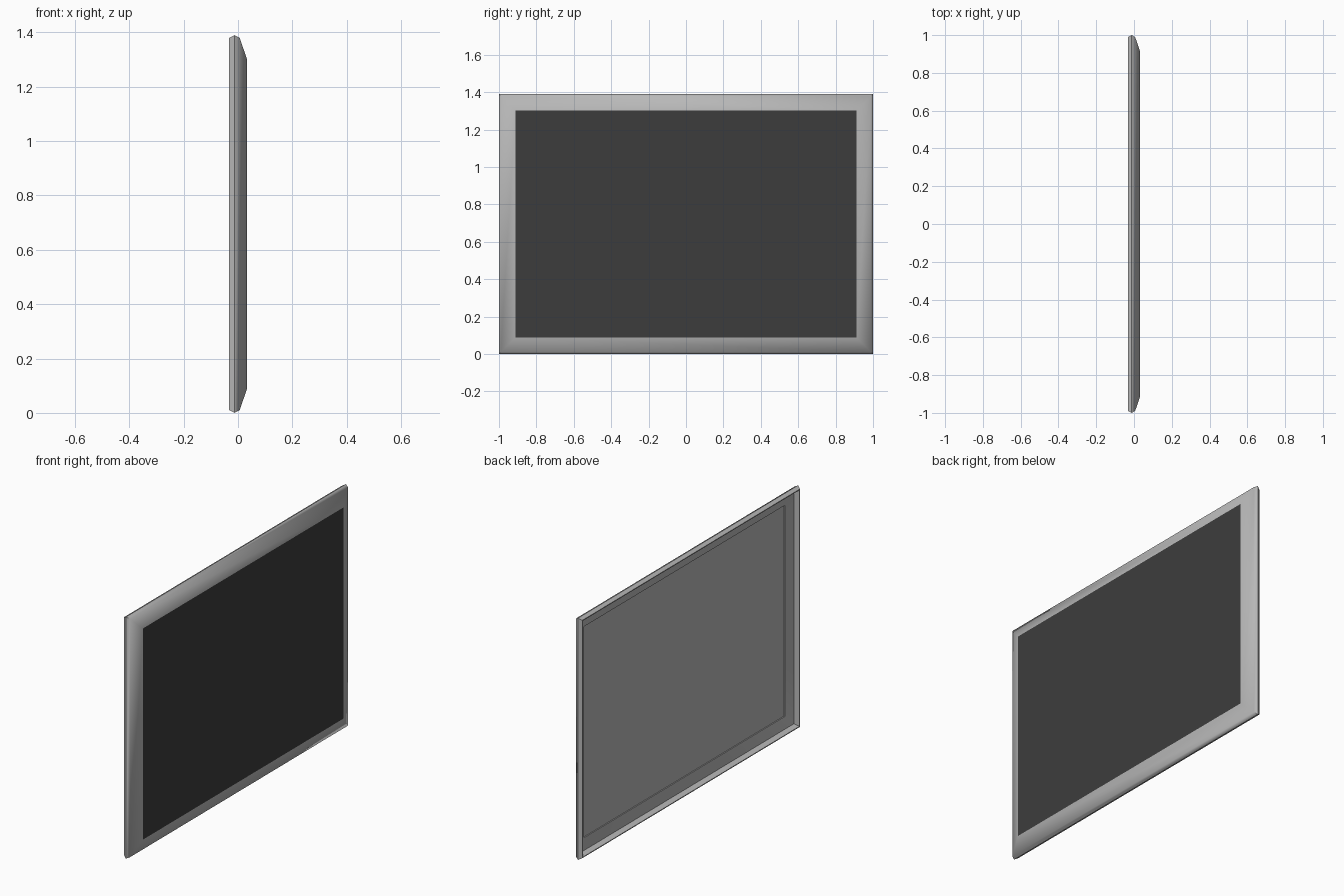
import bpy, bmesh

HALF_Y, HALF_Z, INSET = 1.0, 0.695, 0.088

# Remove the default cube only
old = bpy.data.objects.get("Cube")
if old:
    bpy.data.objects.remove(old, do_unlink=True)


def material(name, value):
    mat = bpy.data.materials.new(name)
    mat.use_nodes = True
    colour = (value, value, value, 1)
    mat.diffuse_color = colour
    mat.node_tree.nodes["Principled BSDF"].inputs["Base Color"].default_value = colour
    return mat


grey = material("light_grey", 0.48)
dark = material("dark_grey", 0.046)


def finish(bm, name, mats):
    bmesh.ops.recalc_face_normals(bm, faces=bm.faces)
    mesh = bpy.data.meshes.new(name)
    bm.to_mesh(mesh)
    bm.free()
    for mat in mats:
        mesh.materials.append(mat)
    obj = bpy.data.objects.new(name, mesh)
    bpy.context.collection.objects.link(obj)
    return obj


def rectangle(bm, x, inset):
    y, z = HALF_Y - inset, HALF_Z - inset
    corners = ((-y, -z), (y, -z), (y, z), (-y, z))
    return [bm.verts.new((x, cy, HALF_Z + cz)) for cy, cz in corners]


# Frame: closed (depth, inset) section swept round the rectangle
section = [
    (0.033, INSET), (0.006, 0.010), (-0.013, 0.0), (-0.033, 0.011),
    (-0.033, 0.016), (-0.004, 0.026), (0.010, INSET),
]
bm = bmesh.new()
loops = [rectangle(bm, x, inset) for x, inset in section]
for a, b in zip(loops, loops[1:] + loops[:1]):
    for i in range(4):
        j = (i + 1) % 4
        bm.faces.new((a[i], a[j], b[j], b[i]))
frame = finish(bm, "frame", [grey])

bpy.ops.object.select_all(action="DESELECT")
frame.select_set(True)
bpy.context.view_layer.objects.active = frame
bpy.ops.object.shade_smooth_by_angle(angle=0.87)

# Panel: slab flush with the frame, dark on its +x face, grey behind
bm = bmesh.new()
back, front = rectangle(bm, 0.016, INSET), rectangle(bm, 0.033, INSET)
bm.faces.new(back)
bm.faces.new(front)
for i in range(4):
    j = (i + 1) % 4
    bm.faces.new((back[i], back[j], front[j], front[i]))
bmesh.ops.recalc_face_normals(bm, faces=bm.faces)
for face in bm.faces:
    face.material_index = 1 if face.normal.x > 0.5 else 0
finish(bm, "panel", [grey, dark])
